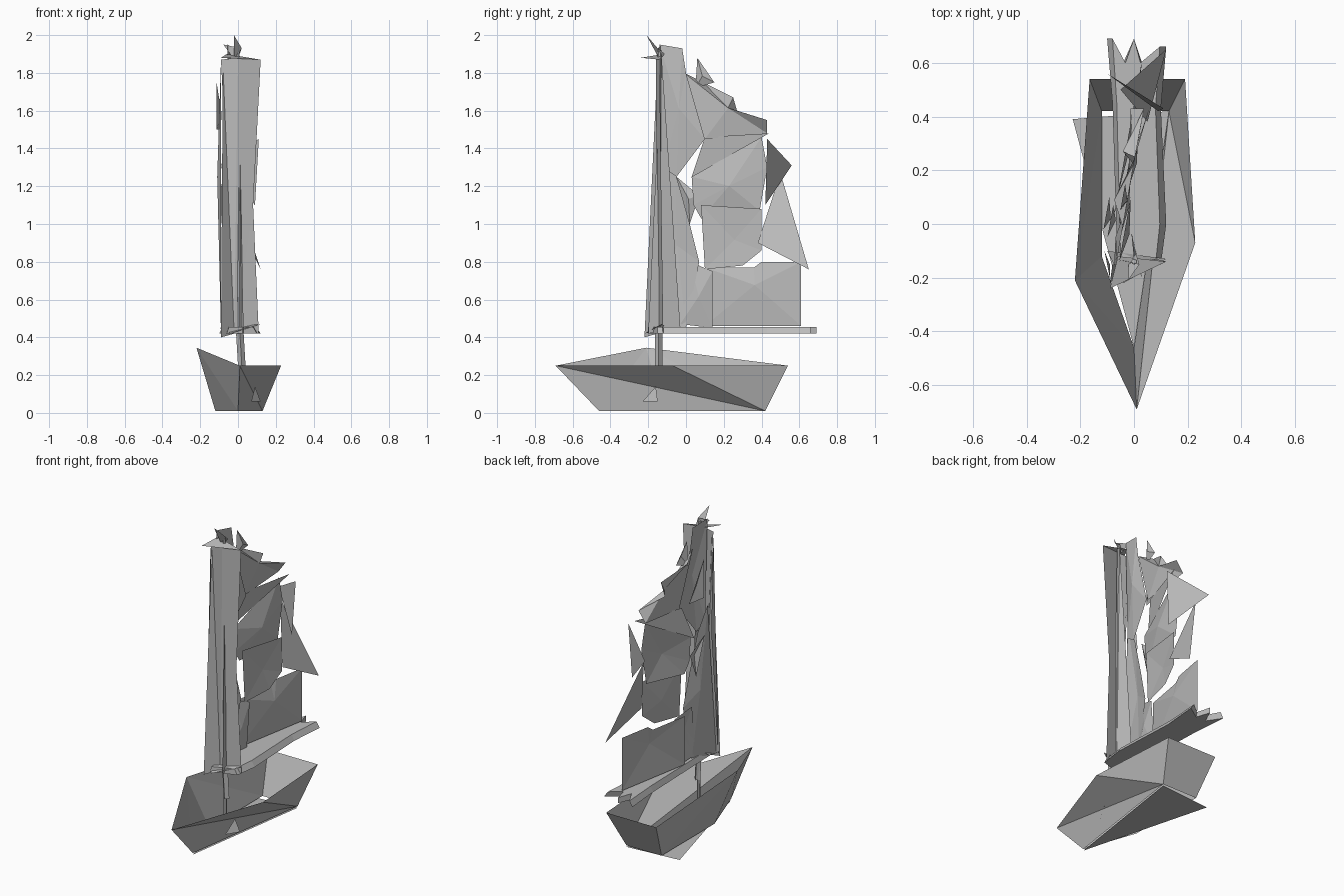
import bpy
import math
from mathutils import Vector

if "Cube" in bpy.data.objects:
    bpy.data.objects.remove(bpy.data.objects["Cube"], do_unlink=True)

grey = bpy.data.materials.new("plain_grey")
grey.use_nodes = True
colour = (.5, .5, .5, 1)
grey.diffuse_color = colour
grey.node_tree.nodes["Principled BSDF"].inputs["Base Color"].default_value = colour


def build(name, points, faces):
    """Make one flat shaded object from a few points and faces."""
    mesh = bpy.data.meshes.new(name)
    mesh.from_pydata(points, [], faces)
    mesh.materials.append(grey)
    mesh.update()
    part = bpy.data.objects.new(name, mesh)
    bpy.context.scene.collection.objects.link(part)
    return part


def flap(name, *corners):
    """Single loose triangle of cloth."""
    return build(name, corners, [(0, 1, 2)])


def sail_offset(y):
    """The sails swing out slightly to the left towards the stern."""
    return .18 * y - .06


def sail(name, outline, billow=.02, shift=0, lean=0):
    """Creased cloth panel: outline in (y, z), folded about a raised centre."""
    rim = [Vector((sail_offset(y) + shift + lean * (i % 2), y, z))
           for i, (y, z) in enumerate(outline)]
    centre = sum(rim, Vector()) / len(rim)
    centre.x += billow
    count = len(rim)
    faces = [(i, (i + 1) % count, count) for i in range(count)]
    return build(name, rim + [centre], faces)


def spar(name, start, end, radius, sides=6):
    """Thin straight pole between two points."""
    start, end = Vector(start), Vector(end)
    axis = end - start
    bpy.ops.mesh.primitive_cylinder_add(vertices=sides, radius=radius,
                                        depth=axis.length,
                                        location=(start + end) / 2)
    part = bpy.context.object
    part.rotation_euler = axis.to_track_quat("Z", "Y").to_euler()
    part.name = name
    part.data.materials.append(grey)
    return part


# Open hull, with one gunwale rising amidships
hull = {
    "bow": (.01, -.69, .25),
    "right_rail": (-.22, -.21, .345),
    "left_rail": (.228, -.07, .25),
    "right_transom": (-.165, .54, .25),
    "left_transom": (.19, .54, .25),
    "forefoot": (0, -.46, .01),
    "right_bilge": (-.12, -.12, .01),
    "right_heel": (-.12, .42, .01),
    "left_heel": (.13, .42, .01),
}
planks = [
    ("bow", "left_rail", "left_heel"),
    ("left_rail", "left_transom", "left_heel"),
    ("bow", "left_heel", "forefoot"),
    ("bow", "forefoot", "right_rail"),
    ("forefoot", "right_bilge", "right_rail"),
    ("right_rail", "right_bilge", "right_heel"),
    ("right_rail", "right_heel", "right_transom"),
    ("right_transom", "right_heel", "left_heel", "left_transom"),
]
order = list(hull)
build("hull", list(hull.values()),
      [[order.index(corner) for corner in plank] for plank in planks])

# Flat bottom that reaches past the hull on one side
flap("bottom_plate", (0, -.46, 0), (.13, .42, 0), (-.228, .39, 0))

# Mast and its foot
spar("mast", (.01, -.145, .06), (0, -.14, 1.92), .01)
spar("mast_sleeve", (.02, -.145, .25), (.01, -.145, .42), .02, sides=4)
flap("mast_foot", (.07, -.23, .06), (.12, -.15, .06), (.09, -.16, .14))

# Flat boom with a ragged stern end
lower = [(-.06, -.2), (.1, -.15), (.12, 0), (.1, .43), (.12, .66), (.03, .6),
         (0, .69), (-.04, .6), (-.1, .69), (-.08, .45)]
count = len(lower)
deck = [(x, y, .42) for x, y in lower] + [(x * .8, y, .455) for x, y in lower]
walls = [(i, (i + 1) % count, (i + 1) % count + count, i + count)
         for i in range(count)]
build("boom", deck, walls + [tuple(reversed(range(count))),
                             tuple(range(count, 2 * count))])
flap("boom_fold", (.12, -.13, .47), (-.1, -.1, .45), (-.04, -.22, .42))

# Broad panel across the mast with a long narrow fold beside it
build("front_sail",
      [(-.09, -.15, 1.87), (0, -.16, 1.88), (.12, -.14, 1.87),
       (.08, -.13, 1.1), (.11, -.12, .42), (-.02, -.15, .42)],
      [(0, 1, 5), (1, 2, 3, 5), (3, 4, 5)])
flap("front_fold", (-.08, -.15, 1.87), (-.09, -.22, .4), (-.02, -.15, .42))
flap("front_side_fold", (-.09, -.15, 1.87), (-.11, -.1, 1.25), (-.09, -.2, .42))

# Tall sail behind the mast
sail("luff_sail_upper", [(-.14, 1.95), (-.02, 1.93), (0, 1.8), (.1, 1.45),
                         (-.05, 1.25), (-.12, 1.3)], shift=.03)
sail("luff_sail_lower", [(-.13, 1.4), (-.05, 1.25), (.02, 1), (.07, .8),
                         (0, .45), (-.2, .42)], shift=.02, billow=-.02)
flap("luff_sail_inner", (0, -.13, 1.9), (-.01, -.03, .45), (.03, -.2, .42))

# Main sail in torn panels, from top to bottom
sail("head_panel", [(-.01, 1.8), (.09, 1.75), (.25, 1.67), (.27, 1.6),
                    (.43, 1.55), (.43, 1.48), (.1, 1.45)], shift=.02, lean=-.05)
sail("upper_panel", [(.03, 1.25), (.4, 1.46), (.43, 1.3), (.39, 1.07),
                     (.08, 1.03), (.04, 1.1)], billow=.03)
sail("middle_panel", [(.08, 1.1), (.4, 1.08), (.4, .86), (.3, .78),
                      (.1, .76)], billow=-.01, shift=.02)
sail("lower_panel", [(.1, .77), (.36, .77), (.4, .8), (.61, .8), (.61, .46),
                     (.1, .46)], shift=-.02)
sail("tack_panel", [(.02, .8), (.14, .75), (.14, .45), (-.03, .47)], lean=.02)
flap("batten_fold", (-.04, .1, 1.46), (.06, .44, 1.48), (-.08, .03, 1.25))

# Loose flaps at the edges
sail("head_flap", [(.05, 1.72), (.06, 1.88), (.15, 1.75)])
flap("upper_leech_flap", (.11, .43, 1.45), (-.1, .56, 1.31), (.09, .42, 1.1))
flap("lower_leech_flap", (-.05, .5, 1.27), (.12, .65, .76), (.05, .38, .9))
sail("luff_flap", [(-.05, 1.25), (.07, 1.15), (.02, 1)], shift=-.03)
sail("right_flap", [(-.02, 1.75), (.1, 1.5), (-.02, 1.5)], shift=-.05)

# Flat cap and pennants around the mast head
flap("mast_cap", (-.09, -.24, 1.88), (.12, -.14, 1.87), (-.06, -.12, 1.9))
for i in range(3):
    turn = math.radians(120 * i + 40)
    tip = (-.03 + .05 * math.cos(turn), -.15 + .06 * math.sin(turn), 1.9 + .05 * i)
    flap("pennant", (-.02, -.14, 1.87), (.02, -.15, 1.93), tip)
